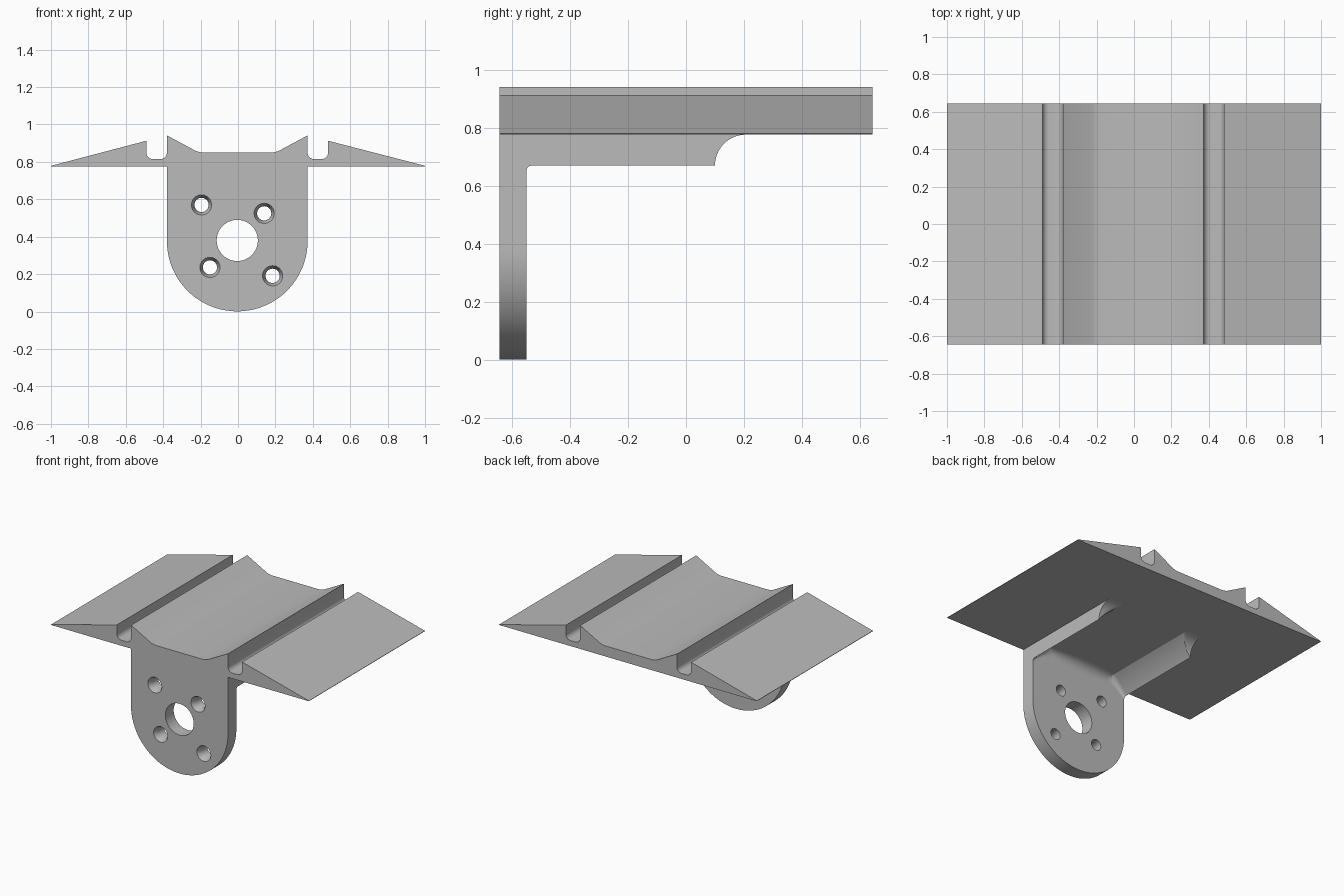
import bpy, bmesh, math

cube = bpy.data.objects.get("Cube")
if cube:
    bpy.data.objects.remove(cube, do_unlink=True)

grey = bpy.data.materials.new("plain grey")
grey.use_nodes = True
grey.diffuse_color = (0.5, 0.5, 0.5, 1)
grey.node_tree.nodes["Principled BSDF"].inputs["Base Color"].default_value = (0.5, 0.5, 0.5, 1)

CX = -0.004                  # centre line of the bracket
FRONT, BACK = -0.643, 0.643
TAB_BACK = -0.55
UNDER = 0.776                # underside of the wing plate
RIB_LOW = 0.67               # lower edge of the ribs
HALF = 0.376                 # half width of the mounting tab
HUB_Z = 0.377


def finish(name, bm):
    """Turn a bmesh into a named grey object."""
    bmesh.ops.recalc_face_normals(bm, faces=bm.faces)
    mesh = bpy.data.meshes.new(name)
    bm.to_mesh(mesh)
    bm.free()
    mesh.materials.append(grey)
    ob = bpy.data.objects.new(name, mesh)
    bpy.context.collection.objects.link(ob)
    return ob


def select(ob):
    bpy.ops.object.select_all(action='DESELECT')
    ob.select_set(True)
    bpy.context.view_layer.objects.active = ob


def smooth(ob):
    select(ob)
    bpy.ops.object.shade_smooth_by_angle(angle=math.radians(25))


def extrude_profile(name, points, y0, y1):
    """Extrude a closed (x, z) outline along y."""
    bm = bmesh.new()
    face = bm.faces.new([bm.verts.new((x, y0, z)) for x, z in points])
    out = bmesh.ops.extrude_face_region(bm, geom=[face])
    for v in out["geom"]:
        if isinstance(v, bmesh.types.BMVert):
            v.co.y = y1
    return finish(name, bm)


def arc(cx, cz, r, start, end, steps):
    angles = [math.radians(start + (end - start) * i / steps) for i in range(steps + 1)]
    return [(cx + r * math.cos(a), cz + r * math.sin(a)) for a in angles]


# Wing plate: half outline with ridge, round-bottomed groove and tapered wing
half = [(0.18, 0.85), (0.2, 0.852), (0.22, 0.858), (0.373, 0.94), (HALF, 0.94)]
half += arc(HALF + 0.035, 0.85, 0.035, 180, 270, 8)
half += arc(0.451, 0.85, 0.035, 270, 360, 8)
half += [(0.486, 0.913), (1.0 + CX, 0.779), (1.0 + CX, UNDER)]
outline = [(CX + x, z) for x, z in half] + [(CX - x, z) for x, z in reversed(half)]
outline = [(max(-1, x if abs(x) < 0.99 else math.copysign(1, x)), z) for x, z in outline]
smooth(extrude_profile("wing_plate", outline, FRONT, BACK))

# Mounting tab with a rounded lower end
tab_outline = [(CX + HALF, UNDER + 0.001)] + arc(CX, HUB_Z, HALF, 0, -180, 64)
tab_outline += [(CX - HALF, UNDER + 0.001)]
tab = extrude_profile("mounting_tab", tab_outline, FRONT, TAB_BACK)

# Shaft hole and four countersunk screw holes
bm = bmesh.new()


def hole(x, z, rings, sides=40):
    loops = [[bm.verts.new((px, y, pz)) for px, pz in arc(x, z, r, 0, 360, sides)[:-1]]
             for y, r in rings]
    for a, b in zip(loops, loops[1:]):
        for i in range(sides):
            j = (i + 1) % sides
            bm.faces.new((a[i], a[j], b[j], b[i]))
    bm.faces.new(loops[0])
    bm.faces.new(loops[-1])


hole(CX, HUB_Z + 0.003, [(FRONT - 0.02, 0.11), (TAB_BACK + 0.02, 0.11)], 64)
for x, z in [(-0.195, 0.57), (0.14, 0.525), (-0.15, 0.236), (0.185, 0.191)]:
    hole(x, z, [(FRONT - 0.02, 0.054), (FRONT, 0.054), (FRONT + 0.035, 0.038),
                (TAB_BACK + 0.02, 0.038)])
cutter = finish("hole_cutter", bm)
cutter.hide_render = True
mod = tab.modifiers.new("holes", 'BOOLEAN')
mod.operation = 'DIFFERENCE'
mod.solver = 'EXACT'
mod.object = cutter
select(tab)
bpy.ops.object.modifier_apply(modifier=mod.name)
bpy.data.objects.remove(cutter, do_unlink=True)
smooth(tab)

# Ribs: arched underside, filleted into the tab and scooped at the back end
ARCH = math.hypot(HALF, RIB_LOW - HUB_Z)
SCOOP = UNDER - RIB_LOW
RIB_END = 0.1


def under_height(x, y):
    z = min(UNDER + 0.001, HUB_Z + math.sqrt(max(0, ARCH ** 2 - x * x)))
    r = 0.02 + 0.05 * (1 - (x / HALF) ** 2)
    d = max(0, y - TAB_BACK)
    if d < r:
        z -= r - math.sqrt(r * r - (r - d) ** 2)
    if y > RIB_END:
        z = max(z, RIB_LOW + math.sqrt(max(0, SCOOP ** 2 - (y - RIB_END - SCOOP) ** 2)))
    return z


knee = math.sqrt(ARCH ** 2 - (UNDER + 0.001 - HUB_Z) ** 2)
side = [knee * i / 8 for i in range(1, 9)] + [knee + (HALF - knee) * i / 10 for i in range(1, 11)]
xs = [-x for x in reversed(side)] + [0] + side
ys = [TAB_BACK - 0.005]
ys += [TAB_BACK + 0.07 * (1 - math.cos(math.pi / 2 * i / 12)) for i in range(13)]
ys += [RIB_END + SCOOP * (1 - math.cos(math.pi / 2 * i / 14)) for i in range(15)]
bm = bmesh.new()
rows = [[bm.verts.new((CX + x, y, under_height(x, y))) for x in xs] for y in ys]
for a, b in zip(rows, rows[1:]):
    for i in range(len(xs) - 1):
        bm.faces.new((a[i], a[i + 1], b[i + 1], b[i]))
rim = [e for e in bm.edges if e.is_boundary]
walls = bmesh.ops.extrude_edge_only(bm, edges=rim)
for v in walls["geom"]:
    if isinstance(v, bmesh.types.BMVert):
        v.co.z = UNDER + 0.003
bmesh.ops.contextual_create(bm, geom=[e for e in bm.edges if e.is_boundary])
smooth(finish("under_ribs", bm))
